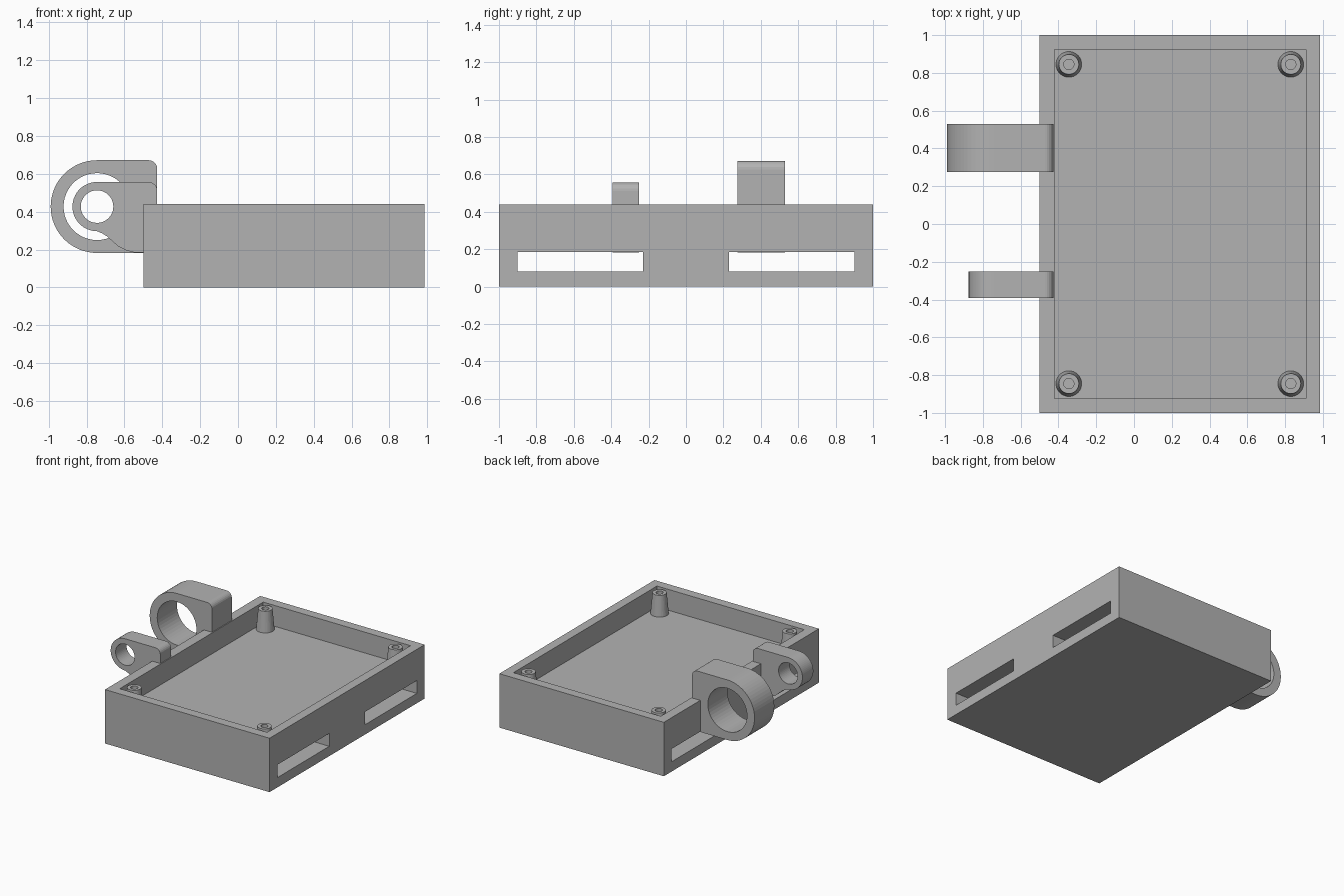
import bpy, bmesh, math
from mathutils import Vector

if "Cube" in bpy.data.objects:
    bpy.data.objects.remove(bpy.data.objects["Cube"])

grey = bpy.data.materials.new("plain grey")
grey.diffuse_color = (0.45, 0.45, 0.45, 1)
grey.use_nodes = True
grey.node_tree.nodes["Principled BSDF"].inputs["Base Color"].default_value = grey.diffuse_color

FLOOR, TOP = 0.27, 0.44


def add_object(name, bm):
    bmesh.ops.recalc_face_normals(bm, faces=bm.faces)
    mesh = bpy.data.meshes.new(name)
    bm.to_mesh(mesh)
    bm.free()
    mesh.materials.append(grey)
    ob = bpy.data.objects.new(name, mesh)
    bpy.context.collection.objects.link(ob)
    return ob


def box(name, x, y, z):
    bm = bmesh.new()
    bmesh.ops.create_cube(bm, size=1)
    for v in bm.verts:
        v.co = Vector([lo + (c + 0.5) * (hi - lo) for c, (lo, hi) in zip(v.co, (x, y, z))])
    return add_object(name, bm)


def extrude_y(name, profile, y0, y1):
    """Extrude an x-z profile along y."""
    bm = bmesh.new()
    face = bm.faces.new([bm.verts.new((x, y0, z)) for x, z in profile])
    new = bmesh.ops.extrude_face_region(bm, geom=[face])["geom"]
    bmesh.ops.translate(bm, verts=[v for v in new if isinstance(v, bmesh.types.BMVert)],
                        vec=(0, y1 - y0, 0))
    return add_object(name, bm)


def cone(name, x, y, z0, z1, r0, r1, n=32):
    bm = bmesh.new()
    bmesh.ops.create_cone(bm, cap_ends=True, segments=n, radius1=r0, radius2=r1, depth=z1 - z0)
    bmesh.ops.translate(bm, verts=bm.verts, vec=(x, y, (z0 + z1) / 2))
    return add_object(name, bm)


def arc(cx, cz, r, a0, a1, n):
    steps = [math.radians(a0 + (a1 - a0) * i / n) for i in range(n + 1)]
    return [(cx + r * math.cos(a), cz + r * math.sin(a)) for a in steps]


def cut(ob, *cutters):
    """Subtract the cutters, bake the result and remove them."""
    for c in cutters:
        m = ob.modifiers.new("cut", "BOOLEAN")
        m.operation, m.solver, m.object = "DIFFERENCE", "EXACT", c
        c.hide_render = True
    bpy.context.view_layer.update()
    baked = bpy.data.meshes.new_from_object(ob.evaluated_get(bpy.context.evaluated_depsgraph_get()))
    ob.modifiers.clear()
    ob.data = baked
    for c in cutters:
        bpy.data.objects.remove(c)


# Tray: solid base with two strap tunnels and a shallow recess
tray = box("tray", (-0.5, 0.985), (-1, 1), (0, TOP))
cut(tray,
    box("recess", (-0.42, 0.91), (-0.925, 0.925), (FLOOR, 0.6)),
    box("slot_a", (-0.7, 1.2), (-0.9, -0.23), (0.08, 0.185)),
    box("slot_b", (-0.7, 1.2), (0.23, 0.9), (0.08, 0.185)))

# Tapered screw posts in the four corners
for x in (-0.345, 0.83):
    for y in (-0.845, 0.845):
        post = cone("screw_post", x, y, FLOOR, TOP, 0.068, 0.053)
        cut(post, cone("screw_hole", x, y, FLOOR - 0.05, TOP + 0.1, 0.027, 0.027))

# Lugs on the left wall, resting on its rim
CX, CZ, BACK = -0.745, 0.427, -0.427


def lug(name, r, hole, y0, y1, underside):
    top = CZ + r
    fillet = 0.045
    profile = arc(BACK - fillet, top - fillet, fillet, 0, 90, 6)[::-1]
    profile += [(BACK, TOP), (-0.5, TOP)] + underside
    profile += arc(CX, CZ, r, 270, 90, 32)
    ob = extrude_y(name, profile, y0, y1)
    cut(ob, extrude_y("bore", arc(CX, CZ, hole, 0, 352.5, 47), y0 - 0.1, y1 + 0.1))


lug("large_lug", 0.245, 0.177, 0.275, 0.53, [(-0.5, CZ - 0.245)])
lug("small_lug", 0.13, 0.086, -0.392, -0.252,
    [(-0.5, 0.183), (-0.55, 0.185), (-0.59, 0.195), (-0.63, 0.215), (-0.66, 0.24),
     (-0.69, 0.268), (-0.715, 0.284)])
